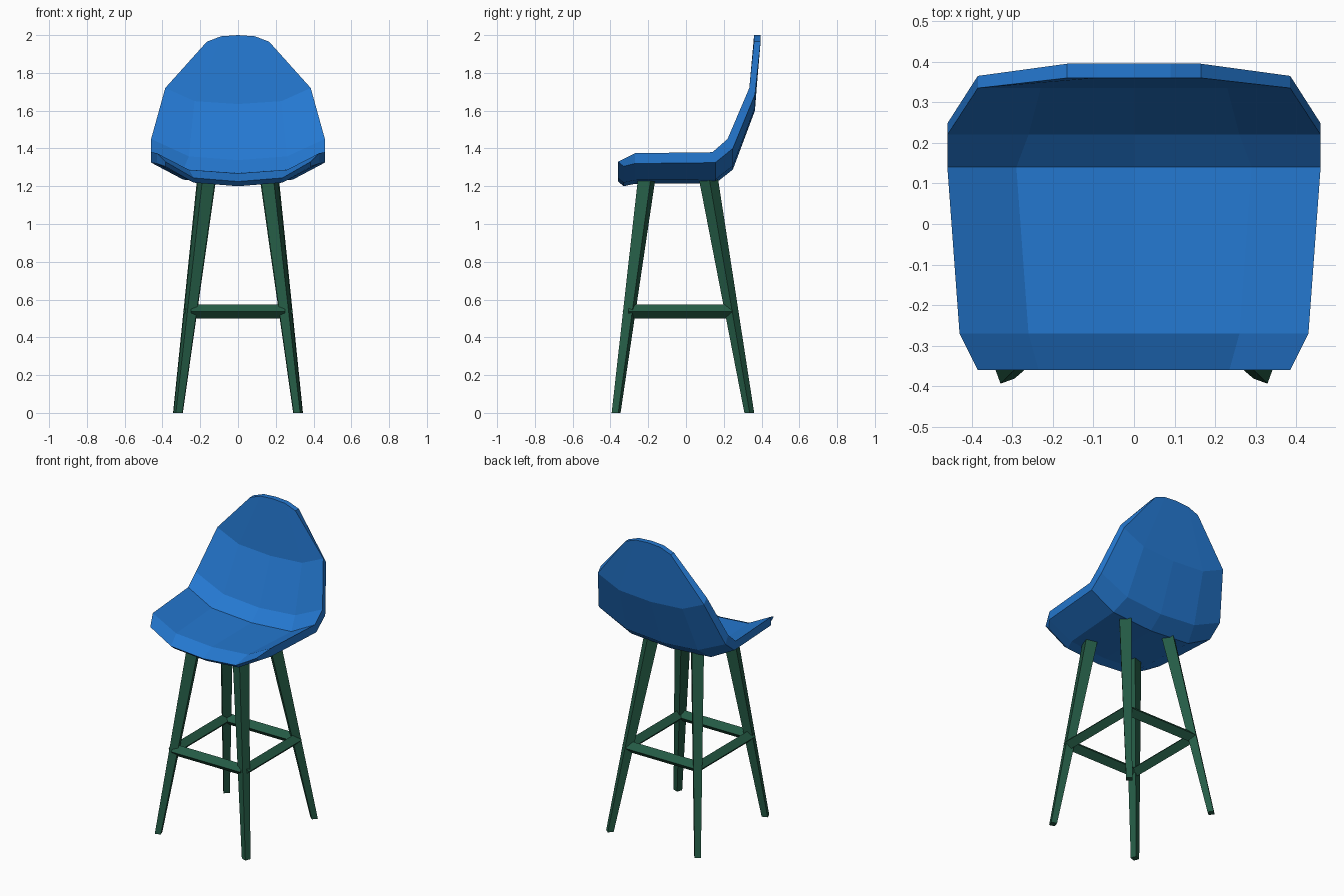
import bpy, bmesh, math
from mathutils import Vector

old = bpy.data.objects.get("Cube")
if old:
    bpy.data.objects.remove(old, do_unlink=True)


def material(name, rgb):
    mat = bpy.data.materials.new(name)
    mat.use_nodes = True
    mat.diffuse_color = (*rgb, 1)
    mat.node_tree.nodes["Principled BSDF"].inputs["Base Color"].default_value = (*rgb, 1)
    return mat


BLUE = material("seat blue", (0.018, 0.19, 0.64))
GREEN = material("leg green", (0.018, 0.105, 0.06))


def finish(bm, name, mat):
    bmesh.ops.recalc_face_normals(bm, faces=bm.faces)
    mesh = bpy.data.meshes.new(name)
    bm.to_mesh(mesh)
    bm.free()
    mesh.materials.append(mat)
    obj = bpy.data.objects.new(name, mesh)
    bpy.context.collection.objects.link(obj)
    return obj


def prism(name, rings, mat):
    """Closed solid through two rings of points."""
    bm = bmesh.new()
    a, b = [[bm.verts.new(p) for p in ring] for ring in rings]
    n = len(a)
    for i in range(n):
        j = (i + 1) % n
        bm.faces.new((a[i], a[j], b[j], b[i]))
    bm.faces.new(a)
    bm.faces.new(b)
    return finish(bm, name, mat)


# Seat shell rows: y, rim z, half width, mid width, centre drop, underside shift y and z
rows = [
    (-0.36, 1.33, 0.385, 0.235, 0.105, 0.03, -0.025),
    (-0.27, 1.375, 0.43, 0.26, 0.107, 0.0, -0.055),
    (0.14, 1.38, 0.46, 0.29, 0.11, 0.015, -0.055),
    (0.22, 1.45, 0.46, 0.26, 0.112, 0.028, -0.05),
    (0.335, 1.72, 0.385, 0.23, 0.085, 0.03, -0.035),
    (0.36, 1.965, 0.165, 0.09, -0.035, 0.035, 0.0),
]

bm = bmesh.new()
top, under = [], []
for y, z, half, mid, drop, dy, dz in rows:
    points = [(-half, 0), (-mid, 0.82), (0, 1), (mid, 0.82), (half, 0)]
    top.append([bm.verts.new((x, y, z - drop * f)) for x, f in points])
    under.append([bm.verts.new((x, y + dy, z - drop * f + dz)) for x, f in points])

for sheet in (top, under):
    for r0, r1 in zip(sheet, sheet[1:]):
        for i in range(4):
            bm.faces.new((r0[i], r0[i + 1], r1[i + 1], r1[i]))


def boundary(sheet):
    left = [r[0] for r in sheet[1:-1]]
    right = [r[-1] for r in sheet[1:-1]]
    return sheet[0] + right + sheet[-1][::-1] + left[::-1]


# Rim joining the upper sheet to the underside
t, u = boundary(top), boundary(under)
for i in range(len(t)):
    j = (i + 1) % len(t)
    bm.faces.new((t[i], t[j], u[j], u[i]))
finish(bm, "seat_shell", BLUE)


# Tapered, splayed square legs
def square(x, y, z, radius, turn, side):
    angles = [math.radians(turn + 90 * k) for k in range(4)]
    return [(side * (x + radius * math.cos(a)), y + radius * math.sin(a), z) for a in angles]


for side, label in ((1, "left"), (-1, "right")):
    for end, foot_y, head_y, turn in (("front", -0.37, -0.207, 25), ("back", 0.335, 0.117, 5)):
        prism(f"{end}_{label}_leg",
              (square(0.318, foot_y, 0, 0.026, turn, side),
               square(0.165, head_y, 1.25, 0.051, turn, side)), GREEN)


# Footrest bars with a diamond section
def bar(name, start, end, radius=0.037):
    start, end = Vector(start), Vector(end)
    across = (end - start).cross(Vector((0, 0, 1))).normalized() * radius
    up = Vector((0, 0, radius))
    rings = [[p + o for o in (across, up, -across, -up)] for p in (start, end)]
    prism(name, rings, GREEN)


Z = 0.538
bar("front_footrest", (-0.25, -0.3, Z), (0.25, -0.3, Z))
bar("back_footrest", (-0.25, 0.24, Z), (0.25, 0.24, Z))
bar("left_footrest", (0.255, -0.305, Z), (0.255, 0.245, Z))
bar("right_footrest", (-0.255, -0.305, Z), (-0.255, 0.245, Z))
